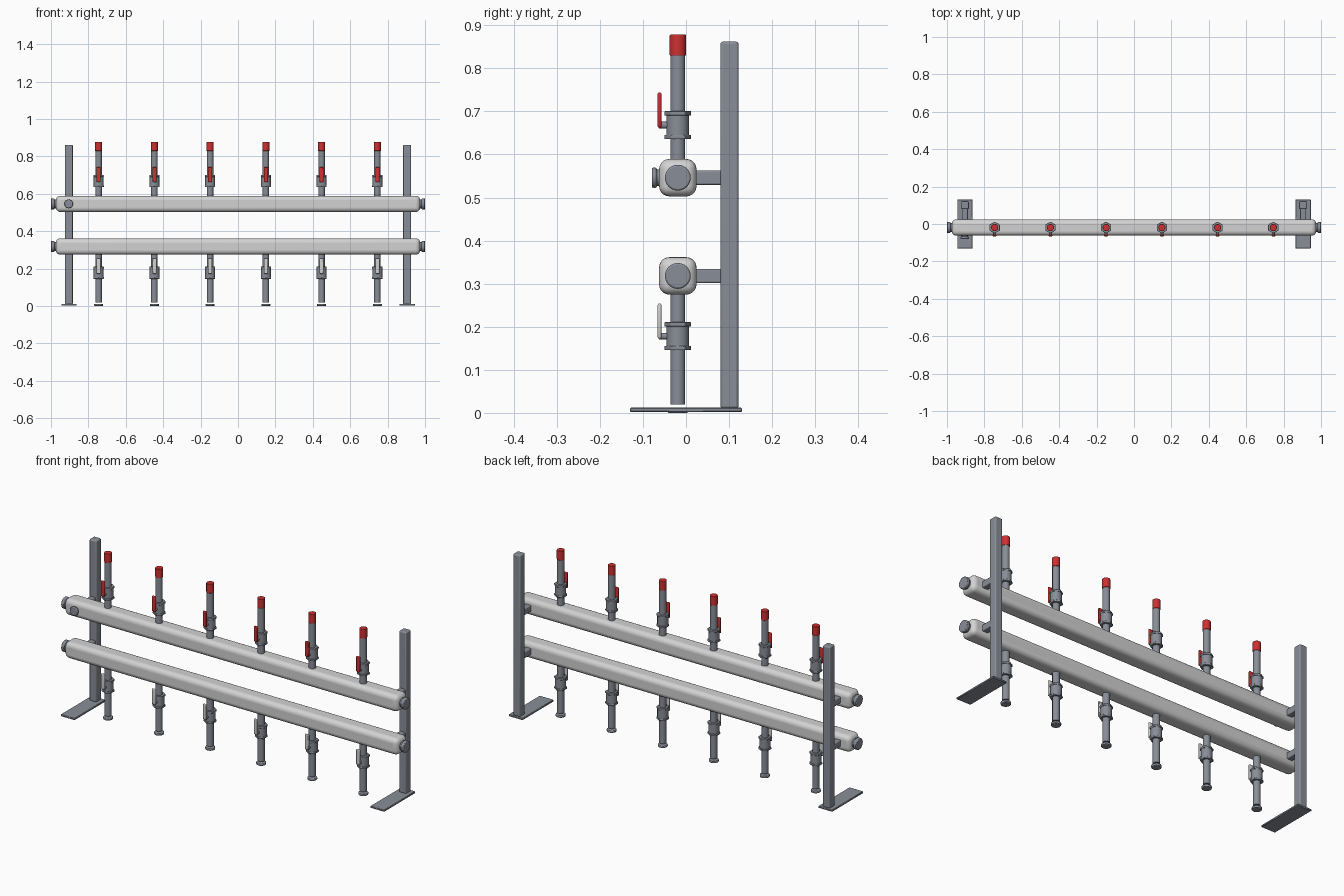
import bpy, math
from mathutils import Vector

if "Cube" in bpy.data.objects:
    bpy.data.objects.remove(bpy.data.objects["Cube"])


def material(name, rgb):
    m = bpy.data.materials.new(name)
    m.diffuse_color = (*rgb, 1)
    m.use_nodes = True
    m.node_tree.nodes["Principled BSDF"].inputs["Base Color"].default_value = m.diffuse_color
    return m


STEEL = material("blue grey steel", (0.25, 0.27, 0.31))
PALE = material("pale grey paint", (0.65, 0.65, 0.65))
RED = material("red", (0.62, 0.03, 0.03))


def finish(name, mat, bevel=0, segments=3):
    ob = bpy.context.object
    ob.name = name
    ob.data.materials.append(mat)
    if bevel:
        mod = ob.modifiers.new("bevel", 'BEVEL')
        mod.width, mod.segments = bevel, segments
        mod.limit_method = 'ANGLE'
        mod.angle_limit = math.radians(50)
    bpy.ops.object.shade_smooth_by_angle(angle=math.radians(35))
    return ob


def box(name, lo, hi, mat, bevel=0, segments=3):
    lo, hi = Vector(lo), Vector(hi)
    bpy.ops.mesh.primitive_cube_add(size=1, location=(lo + hi) / 2)
    bpy.context.object.scale = hi - lo
    bpy.ops.object.transform_apply(location=False, rotation=False)
    return finish(name, mat, bevel, segments)


def rod(name, a, b, r, mat, bevel=0, sides=24):
    a, b = Vector(a), Vector(b)
    bpy.ops.mesh.primitive_cylinder_add(
        vertices=sides, radius=r, depth=(b - a).length, location=(a + b) / 2)
    bpy.context.object.rotation_euler = (b - a).to_track_quat('Z', 'Y').to_euler()
    return finish(name, mat, bevel, 2)


def plug(name, base, direction, r, length):
    # narrow neck followed by a chamfered head
    base, d = Vector(base), Vector(direction)
    rod(name + "_neck", base - d * 0.01, base + d * length * 0.5, r * 0.8, STEEL)
    rod(name + "_head", base + d * length * 0.3, base + d * length, r, STEEL, 0.004)


CY = -0.019            # depth of the pipe axis
UPPER, LOWER = 0.546, 0.318
H = 0.0435             # half thickness of a manifold

# Manifolds with end plugs
for label, z in (("upper", UPPER), ("lower", LOWER)):
    box(label + "_manifold", (-0.974, CY - H, z - H), (0.974, CY + H, z + H),
        PALE, 0.024, 5)
    for s in (-1, 1):
        plug(label + "_end_plug", (s * 0.974, CY, z), (s, 0, 0), 0.03, 0.026)
plug("front_plug", (-0.905, CY - H, UPPER), (0, -1, 0), 0.0235, 0.017)

# Posts, feet and brackets
for s in (-1, 1):
    x = s * 0.904
    box("post", (x - 0.021, 0.08, 0.01), (x + 0.021, 0.122, 0.862), STEEL, 0.006)
    box("foot_plate", (x - 0.041, -0.13, 0.002), (x + 0.041, 0.13, 0.012), STEEL, 0.002, 1)
    for z in (UPPER, LOWER):
        box("bracket", (x - 0.0165, CY + 0.03, z - 0.0165),
            (x + 0.0165, 0.085, z + 0.0165), STEEL, 0.004)


def valve(x, z, lever_mat):
    # ball valve: round body, two hexagonal collars, stem and upright lever
    rod("valve_body", (x, CY, z - 0.028), (x, CY, z + 0.028), 0.0265, STEEL, 0.003)
    for s in (-1, 1):
        rod("valve_collar", (x, CY, z + s * 0.0225), (x, CY, z + s * 0.0325),
            0.0315, STEEL, 0.0015, 6)
    rod("valve_stem", (x, CY - 0.02, z), (x, -0.063, z), 0.008, STEEL, 0.001, 12)
    box("valve_lever", (x - 0.011, -0.066, z - 0.006), (x + 0.011, -0.057, z + 0.076),
        lever_mat, 0.004, 2)


# Branch pipes
for i in range(6):
    x = (i - 2.5) * 0.298
    rod("upper_pipe", (x, CY, UPPER), (x, CY, 0.84), 0.0172, STEEL)
    rod("pipe_cap", (x, CY, 0.829), (x, CY, 0.878), 0.019, RED, 0.002)
    valve(x, 0.668, RED)
    rod("lower_pipe", (x, CY, 0.02), (x, CY, LOWER), 0.0172, STEEL)
    rod("bottom_disc", (x, CY, 0), (x, CY, 0.012), 0.024, STEEL, 0.003)
    valve(x, 0.178, PALE)
